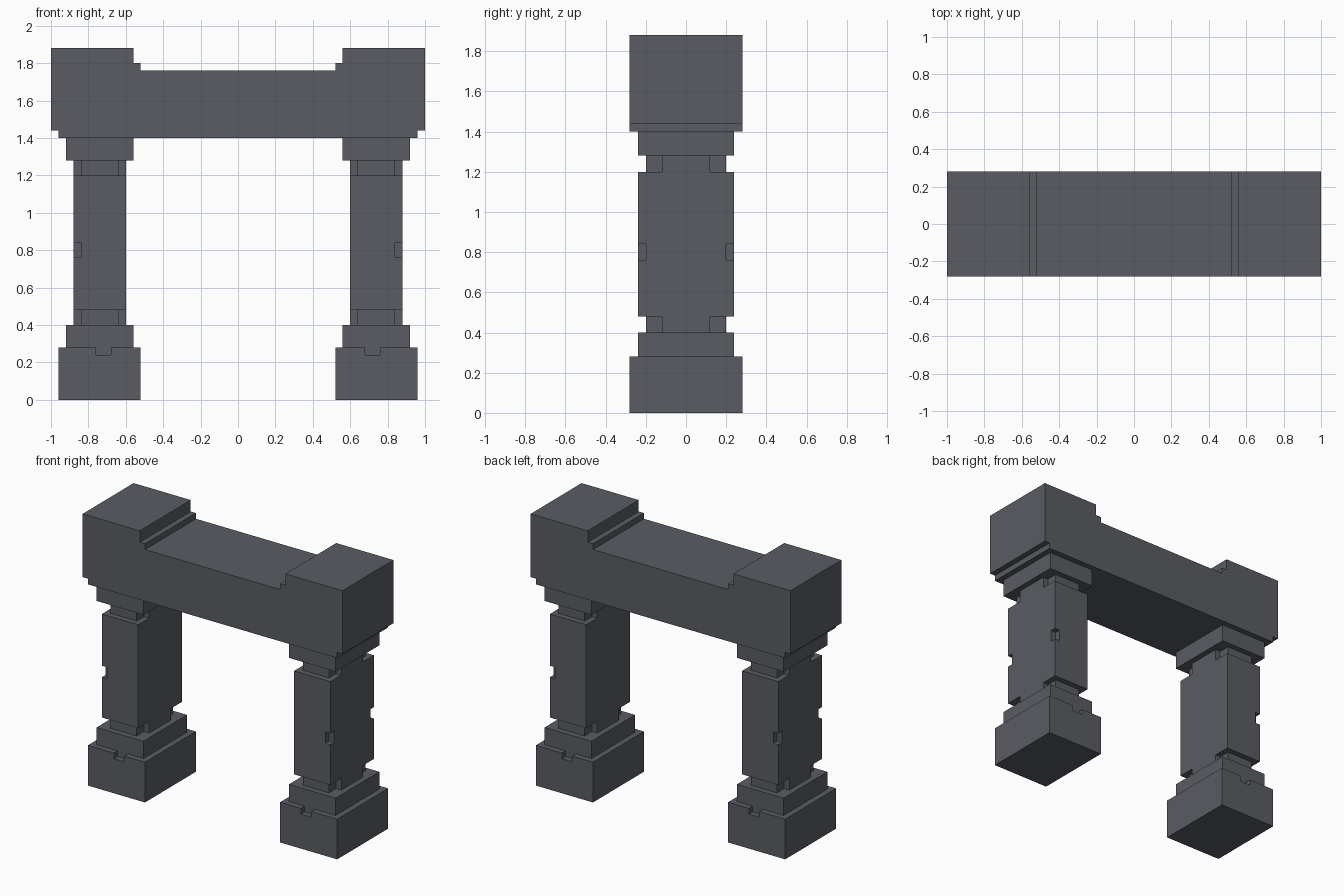
import bpy
import bmesh

cube = bpy.data.objects.get("Cube")
if cube:
    bpy.data.objects.remove(cube, do_unlink=True)

U = 0.04  # block unit; every size below is counted in these

stone = bpy.data.materials.new("dark_grey_stone")
stone.use_nodes = True
COLOUR = (0.1, 0.107, 0.125, 1)
stone.diffuse_color = COLOUR
stone.node_tree.nodes["Principled BSDF"].inputs["Base Color"].default_value = COLOUR


def prism(name, loops, axis, lo, hi):
    """Extrude closed outlines along an axis ('y' or 'z') from lo to hi."""
    bm = bmesh.new()
    for loop in loops:
        place = (lambda a, b: (a, b, lo)) if axis == "z" else (lambda a, b: (a, lo, b))
        face = bm.faces.new([bm.verts.new(place(a, b)) for a, b in loop])
        out = bmesh.ops.extrude_face_region(bm, geom=[face])["geom"]
        shift = (0, 0, hi - lo) if axis == "z" else (0, hi - lo, 0)
        bmesh.ops.translate(bm, vec=shift, verts=[v for v in out if isinstance(v, bmesh.types.BMVert)])
    bmesh.ops.scale(bm, vec=(U, U, U), verts=bm.verts)
    bmesh.ops.recalc_face_normals(bm, faces=bm.faces)
    mesh = bpy.data.meshes.new(name)
    bm.to_mesh(mesh)
    bm.free()
    mesh.materials.append(stone)
    obj = bpy.data.objects.new(name, mesh)
    bpy.context.collection.objects.link(obj)
    return obj


def rect(x, w, d, y=0):
    return [(x - w, y - d), (x + w, y - d), (x + w, y + d), (x - w, y + d)]


def carve(obj, cutter):
    """Cut notches into a block, then discard the cutter."""
    cutter.hide_render = True
    mod = obj.modifiers.new("notches", "BOOLEAN")
    mod.operation = "DIFFERENCE"
    mod.solver = "EXACT"
    mod.object = cutter
    bpy.context.view_layer.objects.active = obj
    bpy.ops.object.modifier_apply(modifier=mod.name)
    bpy.data.objects.remove(cutter, do_unlink=True)


def column(side, s):
    x = 18.5 * s
    # Plinth with a small notch in its front and back top edges
    base = prism(side + "_base", [rect(x, 5.5, 7)], "z", 0, 7)
    slots = [rect(18 * s, 1, 1, y) for y in (-7, 7)]
    carve(base, prism("slot_cutter", slots, "z", 6, 8))

    # Matching collar and capital
    prism(side + "_collar", [rect(x, 4.5, 6)], "z", 7, 10)
    prism(side + "_capital", [rect(x, 4.5, 6)], "z", 32, 35)

    # Cross-shaped necks above and below the shaft
    quarter = [(3.5, 3), (2.5, 3), (2.5, 5)]
    cross = quarter + [(-a, b) for a, b in reversed(quarter)]
    cross += [(-a, -b) for a, b in cross]
    cross = [(x + a, b) for a, b in cross]
    prism(side + "_lower_neck", [cross], "z", 10, 12)
    prism(side + "_upper_neck", [cross], "z", 30, 32)

    # Shaft with chipped outer corners
    shaft = prism(side + "_shaft", [rect(x, 3.5, 6)], "z", 12, 30)
    chips = [rect(22 * s, 1, 1, y) for y in (-6, 6)]
    carve(shaft, prism("chip_cutter", chips, "z", 19, 21))


column("left", 1)
column("right", -1)

# Lintel with raised, stepped ends
half = [(24, 35), (24, 36), (25, 36), (25, 47), (14, 47), (14, 45), (13, 45), (13, 44)]
outline = half + [(-a, b) for a, b in reversed(half)]
prism("lintel", [outline], "y", -7, 7)
